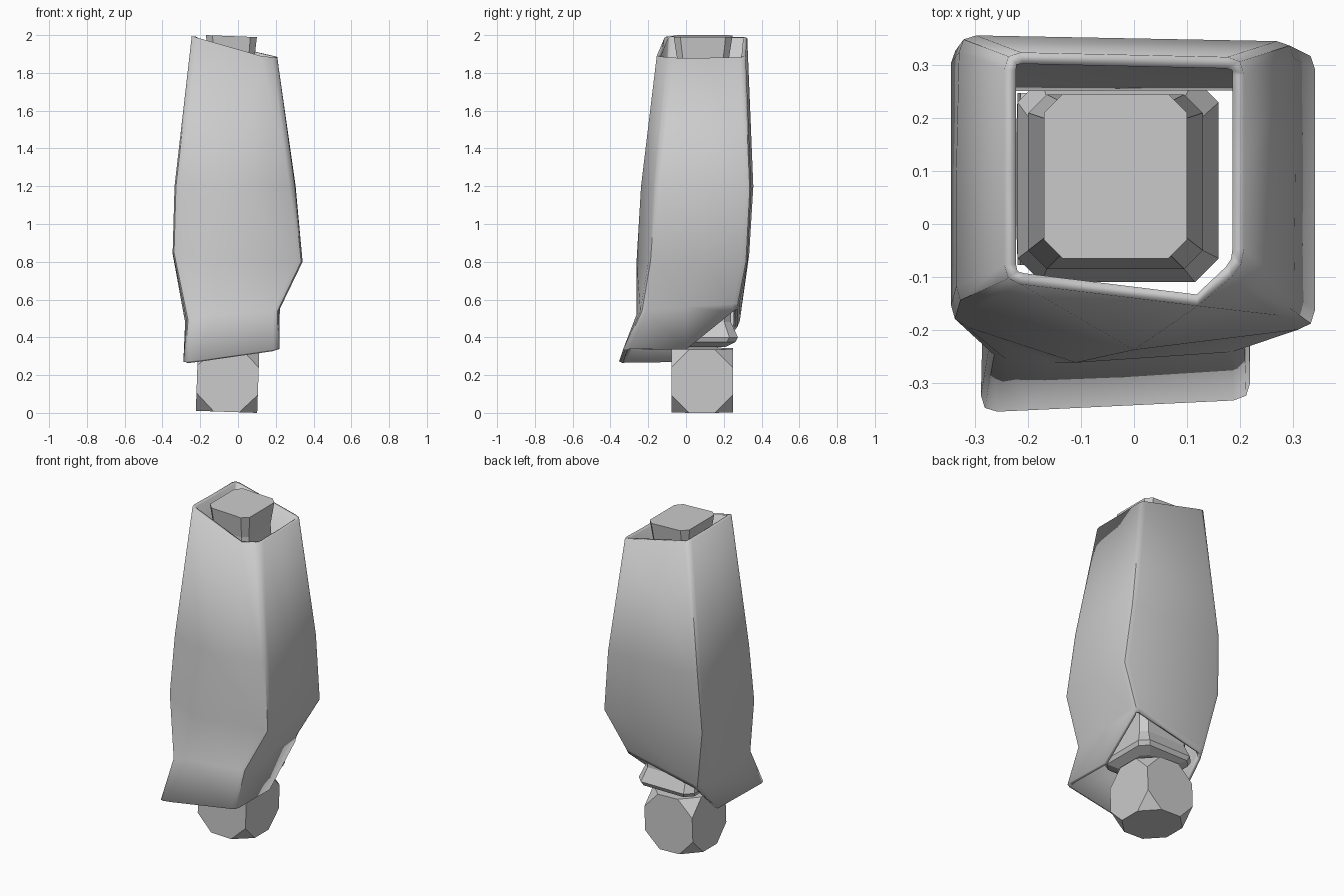
import bpy, bmesh, math
from mathutils import Vector, Matrix

cube = bpy.data.objects.get("Cube")
if cube:
    bpy.data.objects.remove(cube, do_unlink=True)

grey = bpy.data.materials.new("plain_grey")
grey.use_nodes = True
grey.diffuse_color = (0.6, 0.6, 0.6, 1)
grey.node_tree.nodes["Principled BSDF"].inputs["Base Color"].default_value = (0.6, 0.6, 0.6, 1)


def add_object(name, bm):
    mesh = bpy.data.meshes.new(name)
    bm.to_mesh(mesh)
    bm.free()
    mesh.materials.append(grey)
    obj = bpy.data.objects.new(name, mesh)
    bpy.context.collection.objects.link(obj)
    return obj


def loft(rings, capped):
    """Skin rings listed from top to bottom, each running anticlockwise."""
    bm = bmesh.new()
    rows = [[bm.verts.new(p) for p in ring] for ring in rings]
    n = len(rows[0])
    for up, low in zip(rows, rows[1:]):
        for i in range(n):
            j = (i + 1) % n
            bm.faces.new((up[i], low[i], low[j], up[j]))
    if capped:
        bm.faces.new(rows[0])
        bm.faces.new(rows[-1][::-1])
    return bm


def soften(ring, radius, corners):
    """Replace the chosen corners of a ring with short rounded runs."""
    pts = [Vector(p) for p in ring]
    out = []
    for i, p in enumerate(pts):
        if i not in corners:
            out.append(p)
            continue
        a = p + (pts[i - 1] - p).normalized() * radius
        b = p + (pts[(i + 1) % len(pts)] - p).normalized() * radius
        out += [a, (a + b + p * 2) / 4, b]
    return out


def chamfered_box(x0, x1, y0, y1, z, cut, tilt=0.0):
    """Eight-sided ring; tilt drops the +x side."""
    c = cut
    pts = [(x0, y0 + c), (x0 + c, y0), (x1 - c, y0), (x1, y0 + c),
           (x1, y1 - c), (x1 - c, y1), (x0 + c, y1), (x0, y1 - c)]
    return [(x, y, z - tilt * (x - x0)) for x, y in pts]


# Hollow shell: front right, ridge, front left, left middle, back left, back right, right middle
levels = [
    [(-.245, -.11, 1.995), (.12, -.155, 1.89), (.208, -.08, 1.88), (.208, .12, 1.88),
     (.208, .315, 1.885), (-.245, .325, 1.99), (-.245, .1, 1.99)],
    [(-.336, -.15, 1.2), (0, -.238, 1.2), (.302, -.165, 1.2), (.305, .1, 1.2),
     (.302, .345, 1.18), (-.33, .357, 1.2), (-.336, .1, 1.2)],
    [(-.346, -.185, .85), (-.11, -.262, .8), (.342, -.195, .8), (.342, .1, .8),
     (.342, .325, .8), (-.346, .335, .84), (-.346, .1, .85)],
    [(-.272, -.255, .49), (-.15, -.262, .52), (.217, -.24, .54), (.222, 0, .56),
     (.225, .282, .58), (-.28, .285, .48), (-.28, .09, .48)],
    [(-.29, -.356, .27), (-.2, -.352, .28), (.22, -.332, .34), (.216, 0, .335),
     (.216, .272, .555), (-.272, .272, .45), (-.28, .09, .27)],
]
shell = add_object("shin_shell", loft([soften(r, .032, (0, 2, 4, 5)) for r in levels], False))
wall = shell.modifiers.new("wall", 'SOLIDIFY')
wall.thickness = 0.022
wall.offset = -1

# Inner post with a flared collar at its foot
post_rings = [
    chamfered_box(-.17, .1, -.065, .245, 2.0, .035, .04),
    chamfered_box(-.155, .085, -.045, .225, 1.86, .03),
    chamfered_box(-.2, .13, -.085, .245, 1.2, .035),
    chamfered_box(-.2, .13, -.085, .238, .48, .035),
    chamfered_box(-.22, .16, -.11, .275, .4, .045),
    chamfered_box(-.21, .15, -.1, .262, .375, .045),
    chamfered_box(-.16, .1, -.06, .21, .35, .04),
]
add_object("inner_post", loft(post_rings, True))

# Ankle joint: a cube with its corners cut off
bm = bmesh.new()
bmesh.ops.create_cube(bm, size=1.0)
bmesh.ops.scale(bm, vec=(.325, .325, .335), verts=bm.verts)
bmesh.ops.bevel(bm, geom=list(bm.verts), offset=.095, segments=1, affect='VERTICES')
bmesh.ops.transform(bm, verts=bm.verts,
                    matrix=Matrix.Translation((-.055, .085, .173)) @ Matrix.Rotation(math.radians(2), 4, 'Y'))
add_object("ankle_joint", bm)

# Smooth the shell, keeping its hard breaks crisp
bpy.ops.object.select_all(action='DESELECT')
shell.select_set(True)
bpy.context.view_layer.objects.active = shell
bpy.ops.object.shade_smooth_by_angle(angle=math.radians(35))
